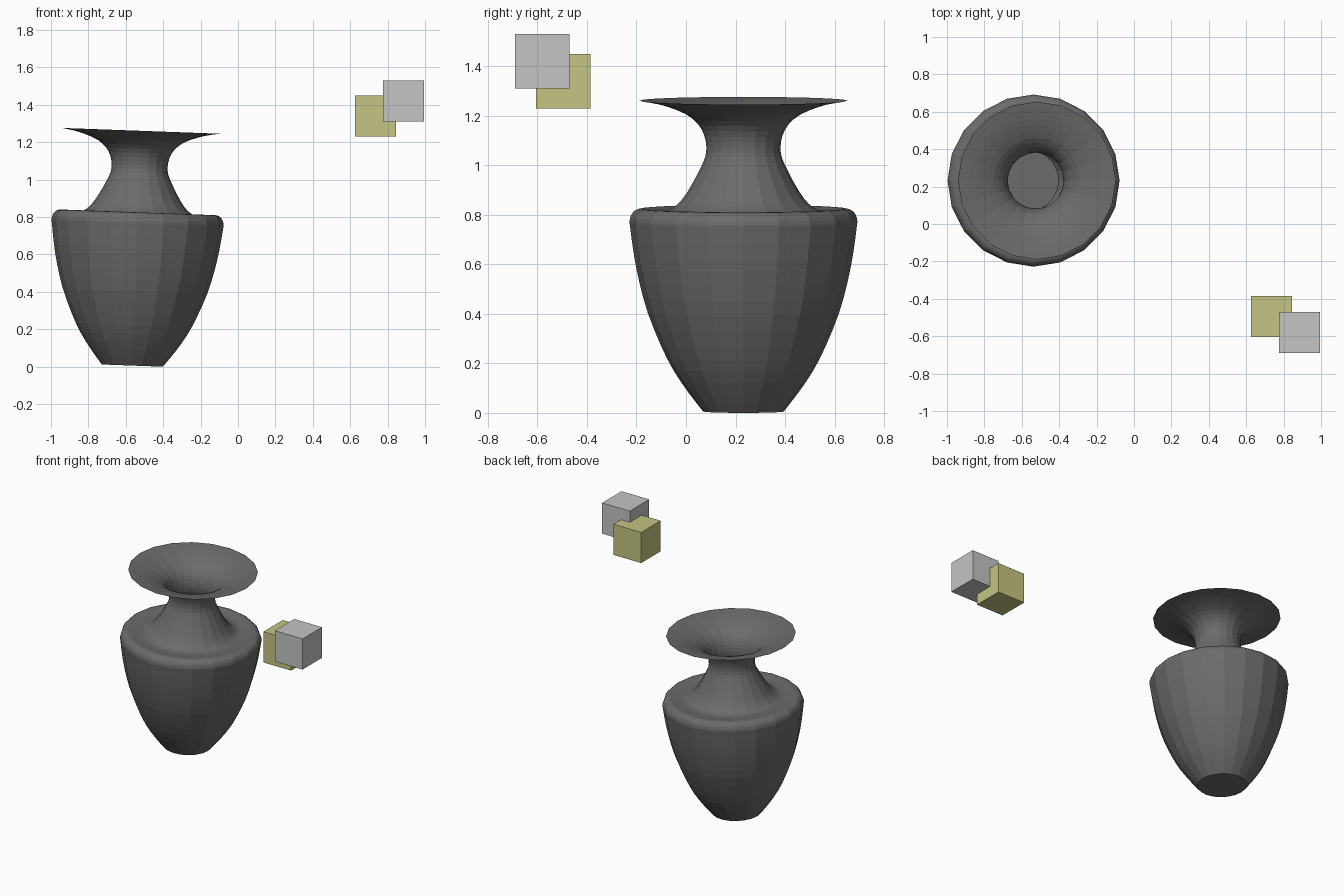
import bpy, bmesh, math
from mathutils import Vector

cube = bpy.data.objects.get("Cube")
if cube:
    bpy.data.objects.remove(cube, do_unlink=True)


def material(name, rgb):
    m = bpy.data.materials.new(name)
    m.use_nodes = True
    m.diffuse_color = (*rgb, 1)
    m.node_tree.nodes["Principled BSDF"].inputs["Base Color"].default_value = (*rgb, 1)
    return m


def add_object(name, bm, mat):
    mesh = bpy.data.meshes.new(name)
    bm.to_mesh(mesh)
    bm.free()
    mesh.materials.append(mat)
    obj = bpy.data.objects.new(name, mesh)
    bpy.context.collection.objects.link(obj)
    return obj


def smooth_profile(points, steps):
    """Catmull-Rom curve through the profile points."""
    p = [Vector(q) for q in points]
    p = [p[0] * 2 - p[1]] + p + [p[-1] * 2 - p[-2]]
    out = []
    for a, b, c, d in zip(p, p[1:], p[2:], p[3:]):
        for i in range(steps):
            t = i / steps
            out.append((b * 2 + (c - a) * t + (a * 2 - b * 5 + c * 4 - d) * t**2
                        + (b * 3 - a - c * 3 + d) * t**3) / 2)
    return out + [p[-2]]


dark_grey = material("dark grey", (0.147, 0.147, 0.147))
light_grey = material("light grey", (0.555, 0.555, 0.555))
pale_yellow = material("pale yellow", (0.555, 0.555, 0.223))

# Vase: thin open shell turned from (radius, height), with a closed floor
profile = [(.163, 0), (.225, .08), (.285, .17), (.335, .27), (.387, .4), (.42, .52),
           (.442, .63), (.457, .74), (.46, .77), (.453, .795), (.437, .813), (.41, .82),
           (.36, .813), (.315, .812), (.28, .826), (.245, .86), (.207, .92), (.173, .985),
           (.154, 1.03), (.15, 1.07), (.158, 1.115), (.182, 1.16), (.23, 1.2),
           (.3, 1.229), (.36, 1.245), (.422, 1.256)]
SIDES = 20
bm = bmesh.new()
rings = []
for r, z in smooth_profile(profile, 2):
    rings.append([bm.verts.new((r * math.cos(a), r * math.sin(a), z))
                  for a in (math.tau * i / SIDES for i in range(SIDES))])
for low, high in zip(rings, rings[1:]):
    for i in range(SIDES):
        j = (i + 1) % SIDES
        bm.faces.new((low[i], low[j], high[j], high[i]))
bm.faces.new(rings[0][::-1])
vase = add_object("vase", bm, dark_grey)
vase.location = (-.565, .232, .006)
vase.rotation_euler.y = math.radians(2.1)

# Two overlapping cubes
for name, centre, mat in (("yellow_block", (.735, -.495, 1.34), pale_yellow),
                          ("grey_block", (.885, -.58, 1.42), light_grey)):
    bm = bmesh.new()
    bmesh.ops.create_cube(bm, size=.22)
    add_object(name, bm, mat).location = centre
